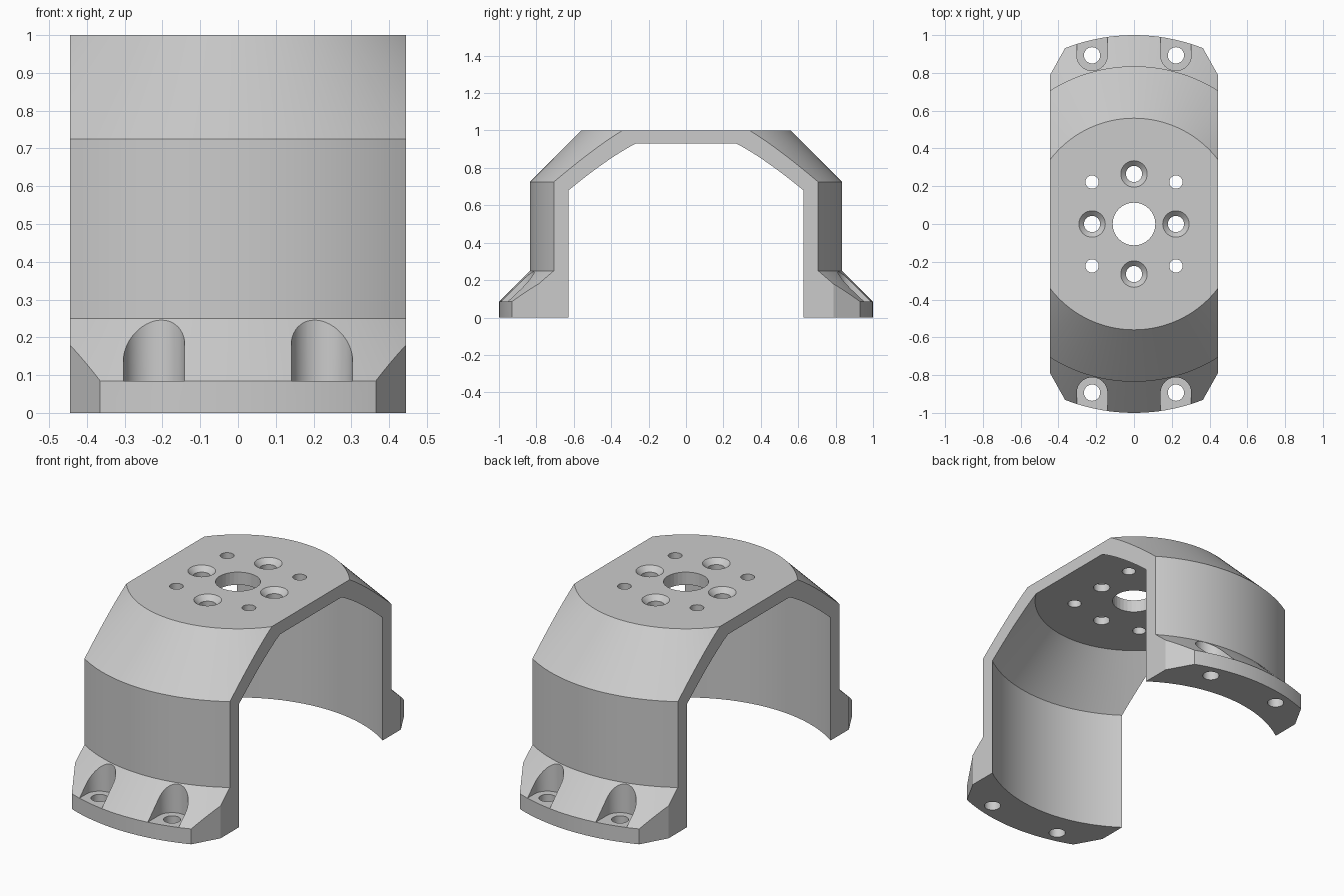
import bpy, bmesh, math

cube = bpy.data.objects.get("Cube")
if cube:
    bpy.data.objects.remove(cube)

HALF_WIDTH = 0.445
FOOT_X, FOOT_Y = 0.222, 0.893
RIM_Z, SHOULDER_Z = 0.085, 0.25


def finish(bm, name):
    bmesh.ops.remove_doubles(bm, verts=bm.verts, dist=1e-5)
    bmesh.ops.recalc_face_normals(bm, faces=bm.faces)
    mesh = bpy.data.meshes.new(name)
    bm.to_mesh(mesh)
    bm.free()
    obj = bpy.data.objects.new(name, mesh)
    bpy.context.collection.objects.link(obj)
    return obj


def lathe(name, profile, steps, x=0, y=0):
    """Revolve a (radius, height) profile, open at the axis, round a vertical line."""
    bm = bmesh.new()
    verts = [bm.verts.new((r, 0, z)) for r, z in profile]
    edges = [bm.edges.new(pair) for pair in zip(verts, verts[1:])]
    bmesh.ops.spin(bm, geom=verts + edges, cent=(0, 0, 0), axis=(0, 0, 1),
                   angle=math.tau, steps=steps, use_merge=True)
    bmesh.ops.translate(bm, verts=bm.verts, vec=(x, y, 0))
    return finish(bm, name)


def prism(name, outline, low, high):
    """Extrude a flat outline straight up."""
    bm = bmesh.new()
    face = bm.faces.new([bm.verts.new((x, y, low)) for x, y in outline])
    new = bmesh.ops.extrude_face_region(bm, geom=[face])["geom"]
    bmesh.ops.translate(bm, vec=(0, 0, high - low),
                        verts=[g for g in new if isinstance(g, bmesh.types.BMVert)])
    return finish(bm, name)


def drill(name, radius, x, y, low, high):
    return lathe(name, [(0, low), (radius, low), (radius, high), (0, high)], 32, x, y)


# Revolved shell: flange, wall, sloped shoulder, flat top, then the inside
bracket = lathe("arched_bracket", [
    (0, 1), (0.56, 1), (0.835, 0.725), (0.835, SHOULDER_Z), (1, RIM_Z), (1, 0),
    (0.77, 0), (0.77, 0.68), (0.52, 0.93), (0, 0.93)], 144)

# Footprint with chamfered corners
quarter = [(HALF_WIDTH, 0.788), (0.285, 1.074)]
right = [(x, -y) for x, y in reversed(quarter)] + quarter
footprint = prism("footprint_cutter", right + [(-x, -y) for x, y in right], -0.1, 1.1)
cutters = [(footprint, 'INTERSECT')]


def cut(obj):
    cutters.append((obj, 'DIFFERENCE'))


# Foot bolt holes with round-ended pockets open to the rim
for sx in (-1, 1):
    for sy in (-1, 1):
        cut(drill("foot_hole_cutter", 0.043, sx * FOOT_X, sy * FOOT_Y, -0.1, 0.2))
        arc = [(sx * FOOT_X + 0.081 * math.cos(a), sy * (FOOT_Y - 0.081 * math.sin(a)))
               for a in (math.pi * i / 24 for i in range(25))]
        ends = [(arc[-1][0], sy * 1.1), (arc[0][0], sy * 1.1)]
        cut(prism("pocket_cutter", arc + ends, RIM_Z, SHOULDER_Z + 0.002))
        # Small plain holes in the top
        cut(drill("pin_hole_cutter", 0.035, sx * FOOT_X, sy * FOOT_X, 0.8, 1.1))

# Centre bore and countersunk screw holes in the top
cut(drill("centre_bore_cutter", 0.113, 0, 0, 0.8, 1.1))
for x, y in ((FOOT_X, 0), (-FOOT_X, 0), (0, 0.265), (0, -0.265)):
    cut(lathe("countersink_cutter", [(0, 0.8), (0.043, 0.8), (0.043, 0.973),
                                     (0.08, 1.01), (0, 1.01)], 32, x, y))

for obj, operation in cutters:
    obj.hide_render = True
    mod = bracket.modifiers.new(obj.name, 'BOOLEAN')
    mod.operation, mod.solver, mod.object = operation, 'EXACT', obj

# Bake the cuts, then drop the cutters
bpy.context.view_layer.update()
graph = bpy.context.evaluated_depsgraph_get()
baked = bpy.data.meshes.new_from_object(bracket.evaluated_get(graph))
bracket.modifiers.clear()
bracket.data = baked
for obj, _ in cutters:
    bpy.data.objects.remove(obj)

# Plain grey finish
grey = bpy.data.materials.new("light_grey")
grey.use_nodes = True
colour = (0.6, 0.6, 0.6, 1)
grey.diffuse_color = colour
grey.node_tree.nodes["Principled BSDF"].inputs["Base Color"].default_value = colour
baked.materials.clear()
baked.materials.append(grey)

bpy.ops.object.select_all(action='DESELECT')
bracket.select_set(True)
bpy.context.view_layer.objects.active = bracket
bpy.ops.object.shade_smooth_by_angle(angle=math.radians(25))
